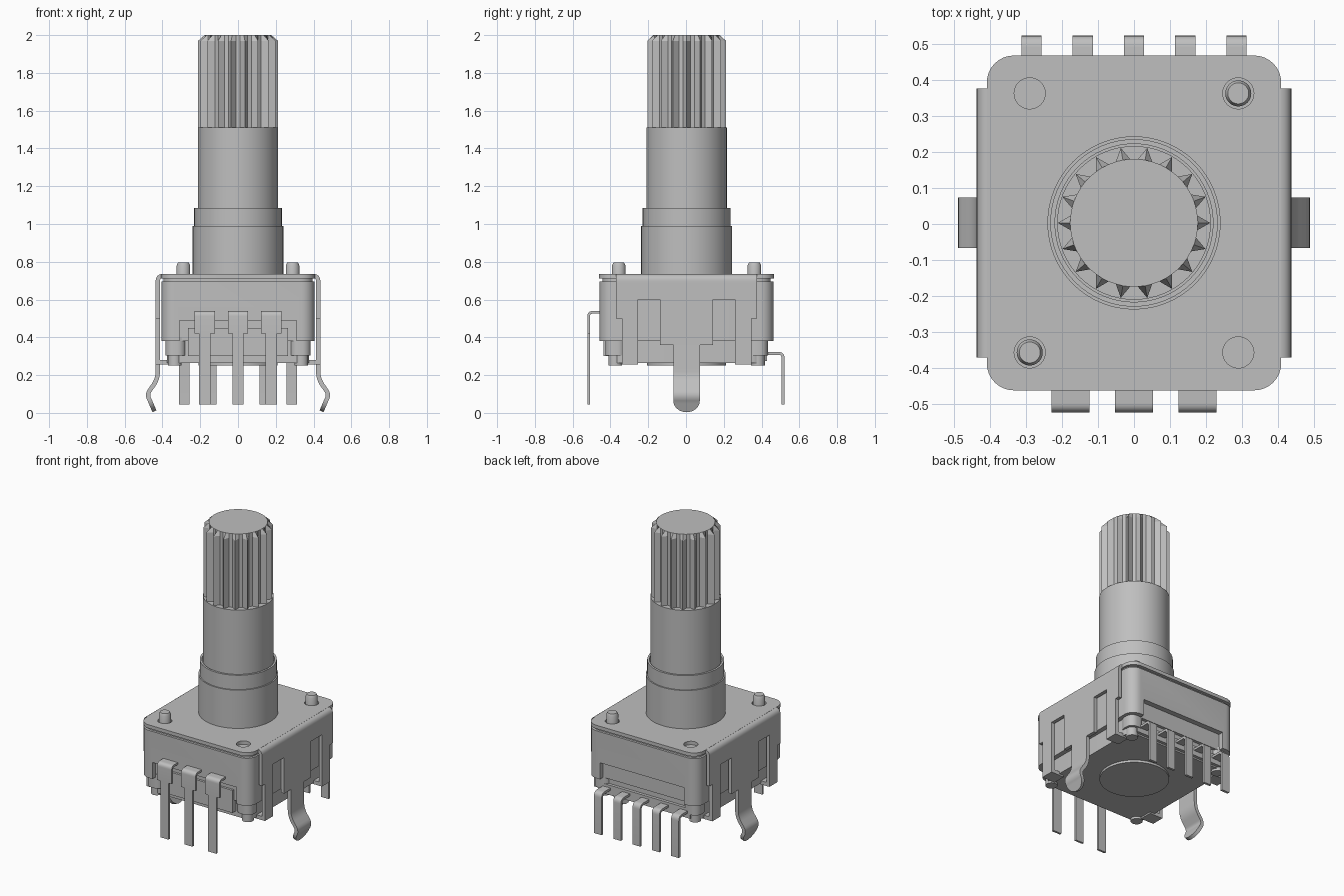
import bpy, bmesh, math
from mathutils import Matrix, Vector

if "Cube" in bpy.data.objects:
    bpy.data.objects.remove(bpy.data.objects["Cube"])

grey = bpy.data.materials.new("grey")
grey.use_nodes = True
grey.diffuse_color = (0.52, 0.52, 0.52, 1)
grey.node_tree.nodes["Principled BSDF"].inputs["Base Color"].default_value = (0.52, 0.52, 0.52, 1)

CY = 0.003  # shaft axis sits slightly behind the centre
FRONT, BACK, LEFT, RIGHT = -math.pi / 2, math.pi / 2, 0, math.pi


def finish(bm, name):
    bmesh.ops.recalc_face_normals(bm, faces=bm.faces)
    mesh = bpy.data.meshes.new(name)
    bm.to_mesh(mesh)
    bm.free()
    mesh.materials.append(grey)
    obj = bpy.data.objects.new(name, mesh)
    obj.location.y = CY
    bpy.context.collection.objects.link(obj)
    return obj


def loft(rings, name):
    """Skin a list of equally long closed rings and cap both ends."""
    bm = bmesh.new()
    loops = [[bm.verts.new(p) for p in ring] for ring in rings]
    n = len(loops[0])
    for a, b in zip(loops, loops[1:]):
        for i in range(n):
            j = (i + 1) % n
            bm.faces.new((a[i], a[j], b[j], b[i]))
    bm.faces.new(loops[0])
    bm.faces.new(loops[-1])
    return finish(bm, name)


def lathe(profile, name, x=0, y=0, n=64):
    turn = [2 * math.pi * i / n for i in range(n)]
    return loft([[(x + r * math.cos(a), y + r * math.sin(a), z) for a in turn]
                 for r, z in profile], name)


def rounded_block(hx, hy, r, z0, z1, name, x=0, y=0):
    """Upright block with rounded vertical corners."""
    outline = []
    for k, (sx, sy) in enumerate([(1, 1), (-1, 1), (-1, -1), (1, -1)]):
        for i in range(9):
            a = (k + i / 8) * math.pi / 2
            outline.append((x + sx * (hx - r) + r * math.cos(a),
                            y + sy * (hy - r) + r * math.sin(a)))
    return loft([[(px, py, z) for px, py in outline] for z in (z0, z1)], name)


def box(x0, x1, y0, y1, z0, z1, name):
    return loft([[(x0, y0, z), (x1, y0, z), (x1, y1, z), (x0, y1, z)] for z in (z0, z1)], name)


def ribbon(path, thick, direction, name, shift=0):
    """Bent sheet strip: path of (out, z, half width, bend radius)."""
    pts = []
    for i, (u, z, w, r) in enumerate(path):
        p = Vector((u, z))
        if not r:
            pts.append((p, w))
            continue
        a = p + (Vector(path[i - 1][:2]) - p).normalized() * r
        b = p + (Vector(path[i + 1][:2]) - p).normalized() * r
        for k in range(7):
            t = k / 6
            pts.append((a * (1 - t) ** 2 + p * 2 * t * (1 - t) + b * t * t, w))
    spin = Matrix.Rotation(direction, 4, 'Z')
    rings = []
    for i, (p, w) in enumerate(pts):
        d = (pts[min(i + 1, len(pts) - 1)][0] - pts[max(i - 1, 0)][0]).normalized()
        off = Vector((-d.y, d.x)) * thick / 2
        rings.append([spin @ Vector((q.x, s, q.y)) + Vector((shift, 0, 0))
                      for q, s in ((p + off, w), (p + off, -w), (p - off, -w), (p - off, w))])
    return loft(rings, name)


def cut(obj, cutter):
    mod = obj.modifiers.new("cut", 'BOOLEAN')
    mod.operation = 'DIFFERENCE'
    mod.object = cutter
    bpy.context.view_layer.objects.active = obj
    bpy.ops.object.modifier_apply(modifier=mod.name)
    bpy.data.objects.remove(cutter)


# Shaft and threaded bushing
lathe([(0.24, 0.72), (0.24, 0.99), (0.232, 0.99), (0.232, 1.085),
       (0.219, 1.085), (0.219, 1.05)], "bushing")
lathe([(0.213, 1.03), (0.213, 1.51)], "shaft")

# Splined shaft end with a chamfered top
TEETH, ROOT, TIP = 18, 0.177, 0.211
spline = []
for k in range(TEETH):
    for deg, r in ((-6.5, ROOT), (0, TIP), (6.5, ROOT)):
        spline.append((math.radians(k * 360 / TEETH + deg), r))
loft([[(min(r, lim) * math.cos(a), min(r, lim) * math.sin(a), z) for a, r in spline]
      for z, lim in ((1.5, 1), (1.97, 1), (2.0, ROOT))], "splined_end")

# Cover plate with four corner holes, studs in two of them
plate = rounded_block(0.408, 0.464, 0.075, 0.712, 0.735, "cover_plate")
for sx in (1, -1):
    for sy in (1, -1):
        cut(plate, lathe([(0.043, 0.6), (0.043, 0.8)], "hole_cutter", sx * 0.289, sy * 0.359))
    lathe([(0.036, 0.69), (0.036, 0.78), (0.029, 0.795)], "locating_stud", sx * 0.289, sx * 0.359)

# Housing with terminal recesses at front and back
rounded_block(0.395, 0.445, 0.07, 0.69, 0.711, "housing_rim")
housing = rounded_block(0.406, 0.46, 0.07, 0.38, 0.696, "housing")
for s in (1, -1):
    y0, y1 = sorted((s * 0.425, s * 0.6))
    cut(housing, box(-0.31, 0.31, y0, y1, 0.3, 0.49, "recess_cutter"))
rounded_block(0.375, 0.405, 0.06, 0.265, 0.5, "base")
lathe([(0.21, 0.25), (0.21, 0.27)], "bottom_disc")
box(-0.265, 0.265, -0.44, -0.38, 0.3, 0.45, "front_terminal_ledge")
box(-0.33, 0.33, 0.38, 0.425, 0.275, 0.34, "back_terminal_ledge")
for sx in (1, -1):
    for sy in (1, -1):
        rounded_block(0.055, 0.055, 0.045, 0.305, 0.4, "corner_post", sx * 0.33, sy * 0.375)
        lathe([(0.036, 0.25), (0.036, 0.32)], "corner_foot", sx * 0.335, sy * 0.378, 32)

# Folded side flaps of the cover, with legs, feet and spring clips
half = [(0.373, 0.69), (0.373, 0.5), (0.343, 0.5), (0.343, 0.265), (0.257, 0.265),
        (0.257, 0.6), (0.14, 0.6), (0.14, 0.36), (0.07, 0.36)]
flap = half + [(-y, z) for y, z in reversed(half)]
clip = [(0.4245, 0.4, 0.07, 0), (0.4245, 0.18, 0.07, 0.04), (0.484, 0.095, 0.07, 0.03)]
for i in range(7):  # semicircular tip
    a = i / 6 * math.radians(82)
    clip.append((0.468 - 0.026 * math.sin(a), 0.068 - 0.06 * math.sin(a), 0.07 * math.cos(a), 0))
for s, way, side in ((1, LEFT, "left"), (-1, RIGHT, "right")):
    loft([[(s * x, y, z) for y, z in flap] for x in (0.413, 0.436)], side + "_flap")
    ribbon([(0.39, 0.7235, 0.373, 0), (0.4245, 0.7235, 0.373, 0.025), (0.4245, 0.68, 0.373, 0)],
           0.023, way, side + "_flap_bend")
    ribbon(clip, 0.023, way, side + "_spring_clip")
    for t in (1, -1):
        x0, x1 = sorted((s * 0.34, s * 0.436))
        y0, y1 = sorted((t * 0.257, t * 0.343))
        box(x0, x1, y0, y1, 0.255, 0.28, side + "_folded_foot")

# Three wide-headed front pins
for i in (-1, 0, 1):
    ribbon([(0.42, 0.532, 0.053, 0), (0.518, 0.532, 0.053, 0.02), (0.518, 0.421, 0.053, 0),
            (0.518, 0.42, 0.03, 0), (0.518, 0.045, 0.03, 0)], 0.014, FRONT, "front_pin", i * 0.176)

# Five narrow back pins
for i in range(-2, 3):
    ribbon([(0.38, 0.315, 0.028, 0), (0.511, 0.315, 0.028, 0.025), (0.511, 0.045, 0.028, 0)],
           0.016, BACK, "back_pin", i * 0.142)

# Smooth the round surfaces, keep edges sharp
bpy.ops.object.select_all(action='DESELECT')
for obj in bpy.context.collection.objects:
    if obj.type == 'MESH':
        obj.select_set(True)
        bpy.context.view_layer.objects.active = obj
bpy.ops.object.shade_smooth_by_angle(angle=math.radians(25))
